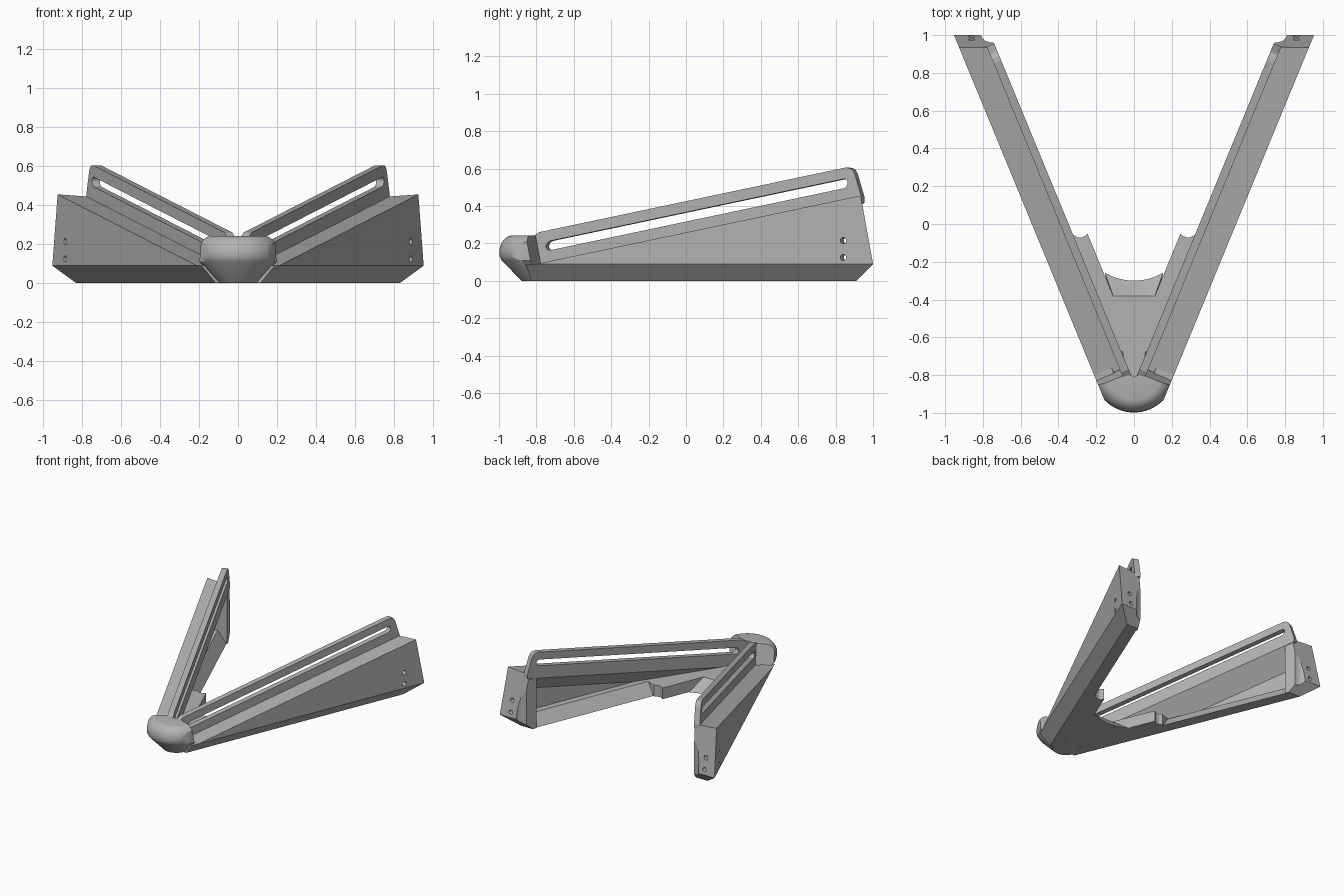
import bpy, bmesh, math
from mathutils import Vector

cube = bpy.data.objects.get("Cube")
if cube:
    bpy.data.objects.remove(cube)

GREY = (0.45, 0.45, 0.45, 1)
mat = bpy.data.materials.new("plain grey")
mat.use_nodes = True
mat.diffuse_color = GREY
mat.node_tree.nodes["Principled BSDF"].inputs["Base Color"].default_value = GREY

# Arm frame: ALONG runs down the arm, OUT points away from the middle
ANG = math.radians(22.4)
ALONG = Vector((math.sin(ANG), math.cos(ANG), 0))
OUT = Vector((math.cos(ANG), -math.sin(ANG), 0))
UP = Vector((0, 0, 1))
SLOPE = 0.195
FLOOR = 0.09
OUTER = 0.5


def at(d, t, z):
    return OUT * d + ALONG * t + UP * z


def shelf(t):
    return FLOOR + SLOPE * (t + 0.66)


# Clip planes (point, normal); everything on the normal side is removed
END = (Vector((0, 1, FLOOR)), Vector((0, 1, 0.18)))
END_CHAMFER = (Vector((0, 0.91, 0)), Vector((0, 1, -1)))
SIDE_CHAMFER = (at(0.42, 0, 0), OUT * FLOOR - UP * 0.08)
SHELF_TOP = (at(0, -0.66, FLOOR), UP - ALONG * SLOPE)


def loft(name, loops, clips=(), mirror=True):
    """Skin matching loops, cap the ends, then clip by planes."""
    bm = bmesh.new()
    rows = [[bm.verts.new(p) for p in loop] for loop in loops]
    n = len(rows[0])
    for a, b in zip(rows, rows[1:]):
        for i in range(n):
            j = (i + 1) % n
            bm.faces.new((a[i], a[j], b[j], b[i]))
    bm.faces.new(rows[0])
    bm.faces.new(rows[-1])
    for co, no in clips:
        geom = bm.verts[:] + bm.edges[:] + bm.faces[:]
        bmesh.ops.bisect_plane(bm, geom=geom, dist=1e-5, plane_co=co,
                               plane_no=no.normalized(), clear_outer=True)
        rim = [e for e in bm.edges if e.is_boundary]
        if rim:
            bmesh.ops.holes_fill(bm, edges=rim, sides=0)
    bmesh.ops.recalc_face_normals(bm, faces=bm.faces[:])
    me = bpy.data.meshes.new(name)
    bm.to_mesh(me)
    bm.free()
    me.materials.append(mat)
    ob = bpy.data.objects.new(name, me)
    bpy.context.collection.objects.link(ob)
    if mirror:
        ob.modifiers.new("mirror", 'MIRROR').merge_threshold = 0.0005
    return ob


def cut(ob, cutter):
    """Subtract a cutter, ahead of the mirror, and delete it."""
    mod = ob.modifiers.new("cut", 'BOOLEAN')
    mod.operation = 'DIFFERENCE'
    mod.solver = 'EXACT'
    mod.object = cutter
    bpy.context.view_layer.objects.active = ob
    bpy.ops.object.modifier_move_to_index(modifier=mod.name, index=0)
    bpy.ops.object.modifier_apply(modifier=mod.name)
    bpy.data.objects.remove(cutter)


def drill(ob, centre, axis, side, r=0.017):
    ring = [(r * math.cos(k * math.pi / 8), r * math.sin(k * math.pi / 8)) for k in range(16)]
    loops = [[centre + axis * s + side * a + UP * b for a, b in ring] for s in (-0.2, 0.2)]
    cutter = loft("drill", loops, mirror=False)
    cutter.hide_render = True
    cut(ob, cutter)


def prism(name, profile, d0, d1, clips=()):
    """Side profile of (t, z) points, given thickness across the arm."""
    return loft(name, [[at(d, t, z) for t, z in profile] for d in (d0, d1)], clips)


# Arm floor with chamfered outer edge and sloped inner edge
section = [(0.42, 0), (OUTER, FLOOR), (0.4, FLOOR), (0.33, 0)]
loft("arm_floor", [[at(d, t, z) for d, z in section] for t in (-0.72, 1.3)],
     [END_CHAMFER])

# Tapered outer wall with two screw holes
wall = prism("outer_wall", [(-0.66, FLOOR), (1.3, shelf(1.3)), (1.3, FLOOR)],
             0.45, OUTER, [END])
for z in (0.125, 0.215):
    drill(wall, at(OUTER, 1.115, z), OUT, ALONG)

# Sloping shelf with an angled underside
under = [(0.32, 0), (0.45, 0), (0.45, -0.16), (0.32, -0.03)]
loft("shelf", [[at(d, t, shelf(t) + h) for d, h in under] for t in (-0.72, 1.3)],
     [END, (UP * 0.085, -UP)])

# Upright fin with a long rounded slot
fin_outline = [(-0.745, -0.02), (-0.745, 0.14), (-0.73, 0.165), (-0.70, 0.178),
               (1.07, 0.178), (1.095, 0.172), (1.113, 0.158), (1.125, 0.135),
               (1.165, 0), (1.165, -0.03)]
fin = prism("slotted_fin", [(t, shelf(t) + h) for t, h in fin_outline], 0.32, 0.363)
slot = []
for centre, start in ((1.06, -90), (-0.635, 90)):
    for k in range(9):
        a = math.radians(start + k * 22.5)
        t = centre + 0.025 * math.cos(a)
        slot.append((t, shelf(t) + 0.094 + 0.025 * math.sin(a)))
slot_cutter = prism("slot_cutter", slot, 0.25, 0.42)
slot_cutter.modifiers.clear()
slot_cutter.hide_render = True
cut(fin, slot_cutter)

# End plate with scooped inner corner and two screw holes
plan = [(0.903, 0.88), (0.974, 1.05), (0.82, 1.05), (0.81, 1.0), (0.803, 0.983),
        (0.787, 0.969), (0.765, 0.962), (0.745, 0.96), (0.712, 0.88)]
plate = loft("end_plate", [[Vector((x, y, z)) for x, y in plan] for z in (0, 0.6)],
             [END, END_CHAMFER, SIDE_CHAMFER, SHELF_TOP])
for z in (0.13, 0.22):
    drill(plate, Vector((0.86, 0.97, z)), Vector((0, 1, 0)), Vector((1, 0, 0)))

# Inner flange with a scooped tip
tip = [(0.247, -0.6), (0.247, 0.045), (0.265, 0.04), (0.285, 0.04), (0.305, 0.05),
       (0.32, 0.07), (0.42, 0.07), (0.42, -0.6)]
loft("inner_flange", [[at(d, t, z) for d, t in tip] for z in (0, FLOOR)],
     [(Vector((0, 0, 0)), Vector((-1, 0, 0)))])

# Web joining the arms, its back edge sloping down to an arc
arc = [math.radians(-90 + 31 * k / 6) for k in range(-6, 7)]
low = [Vector((0.3 * math.cos(a), 0.3 * math.sin(a), 0)) for a in arc]
high = [Vector((0.11 * k / 6, -0.38, FLOOR)) for k in range(-6, 7)]
front = [(0.03, -0.86), (-0.03, -0.86)]
loft("web", [low + [Vector((x, y, 0)) for x, y in front],
             high + [Vector((x, y, FLOOR)) for x, y in front]], mirror=False)

# Rounded nose, turned and then trimmed to the arm sides
turned = [(0.10, 0), (0.205, 0.11), (0.216, 0.13), (0.218, 0.155), (0.215, 0.18),
          (0.205, 0.205), (0.188, 0.226), (0.17, 0.238), (0.15, 0.243)]
SIDES = 64
rings = [[Vector((r * math.cos(k * math.tau / SIDES),
                  r * math.sin(k * math.tau / SIDES) - 0.78, z))
          for k in range(SIDES)] for r, z in turned]
nose = loft("nose", rings, [
    (Vector((0, 0, 0)), Vector((-1, 0, 0))),
    (at(OUTER, 0, 0), OUT),
    (at(0, -0.69, FLOOR), ALONG + UP * 0.2),
    (Vector((0, -0.81, 0)), Vector((-0.5, 1, 0)))])
# Drop the inner seam faces so the halves merge cleanly
bm = bmesh.new()
bm.from_mesh(nose.data)
seam = [f for f in bm.faces if all(abs(v.co.x) < 1e-4 for v in f.verts)]
bmesh.ops.delete(bm, geom=seam, context='FACES')
bm.to_mesh(nose.data)
bm.free()

bpy.ops.object.select_all(action='DESELECT')
nose.select_set(True)
bpy.context.view_layer.objects.active = nose
bpy.ops.object.shade_smooth_by_angle(angle=math.radians(30))
